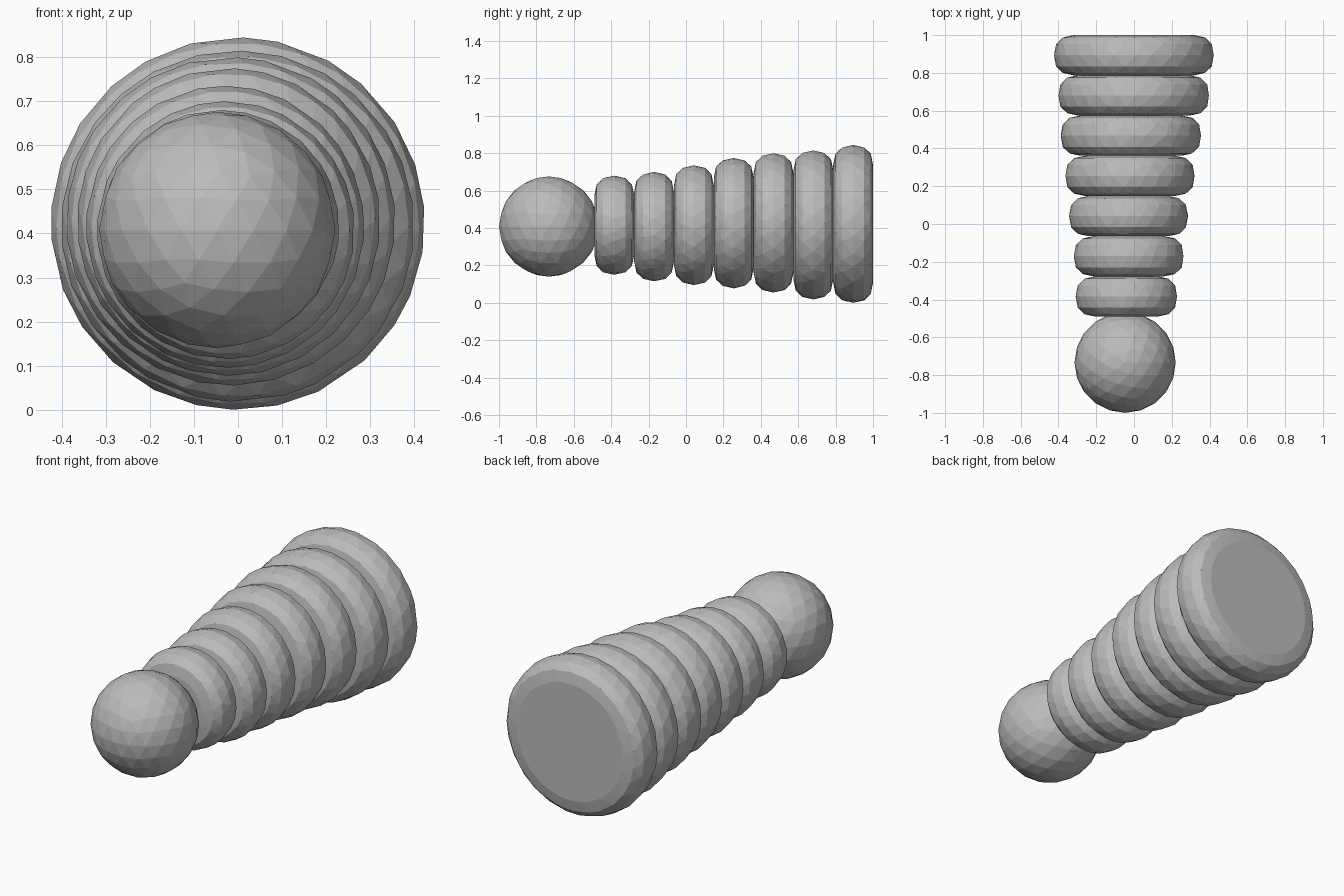
import bpy, bmesh, math, random
from mathutils import Vector

if "Cube" in bpy.data.objects:
    bpy.data.objects.remove(bpy.data.objects["Cube"])

random.seed(4)

grey = bpy.data.materials.new("plain grey")
grey.diffuse_color = (0.5, 0.5, 0.5, 1)
grey.use_nodes = True
grey.node_tree.nodes["Principled BSDF"].inputs["Base Color"].default_value = grey.diffuse_color


def finish(bm, name):
    bmesh.ops.recalc_face_normals(bm, faces=bm.faces)
    mesh = bpy.data.meshes.new(name)
    bm.to_mesh(mesh)
    bm.free()
    mesh.materials.append(grey)
    obj = bpy.data.objects.new(name, mesh)
    bpy.context.collection.objects.link(obj)
    return obj


def ring(name, y0, y1, x0, x1, z0, z1, segments=26):
    """Fat disc with a rounded rim, lying along y, with staggered facets."""
    bm = bmesh.new()
    cx, cz = (x0 + x1) / 2, (z0 + z1) / 2
    rx, rz = (x1 - x0) / 2, (z1 - z0) / 2
    cy, half = (y0 + y1) / 2, (y1 - y0) / 2
    depth, rows, n = 0.105, 7, segments
    loops = []
    for i in range(rows):
        t = math.pi * i / (rows - 1)
        c, s = math.cos(t), max(math.sin(t), 0)
        axial = -math.copysign(abs(c) ** 0.85, c) * half
        inset = depth * (1 - s ** 0.85)
        loop = []
        for k in range(n):
            wobble = random.uniform(-0.18, 0.18)
            a = 2 * math.pi * (k + 0.5 * (i % 2) + wobble) / n
            loop.append(bm.verts.new((cx + (rx - inset) * math.cos(a), cy + axial,
                                      cz + (rz - inset) * math.sin(a))))
        loops.append(loop)
    # triangulated bands between the rows
    for i in range(rows - 1):
        a, b = loops[i], loops[i + 1]
        for k in range(n):
            j = (k + 1) % n
            if i % 2 == 0:
                bm.faces.new((a[k], a[j], b[k]))
                bm.faces.new((a[j], b[j], b[k]))
            else:
                bm.faces.new((a[k], a[j], b[j]))
                bm.faces.new((a[k], b[j], b[k]))
    # flat ends
    bm.faces.new(loops[0])
    bm.faces.new(loops[-1])
    return finish(bm, name)


# Rings, smallest at the front: x min, x max, z min, z max
sizes = [
    (-0.31, 0.23, 0.15, 0.68),
    (-0.32, 0.265, 0.115, 0.70),
    (-0.345, 0.287, 0.095, 0.735),
    (-0.365, 0.323, 0.077, 0.775),
    (-0.39, 0.357, 0.055, 0.80),
    (-0.402, 0.40, 0.018, 0.815),
    (-0.425, 0.424, 0.0, 0.845),
]
step = 1.49 / len(sizes)
for i, size in enumerate(sizes):
    y0 = -0.49 + i * step
    y1 = y0 + step
    ring(f"stacking_ring_{i + 1}", y0, y1, *size)

# Ball at the front tip
bm = bmesh.new()
bmesh.ops.create_icosphere(bm, subdivisions=3, radius=0.268)
for v in bm.verts:
    v.co = Vector((v.co.x - 0.047, v.co.y * 0.995 - 0.733, v.co.z + 0.408))
finish(bm, "ball")

# Short peg joining the ball to the first ring
bm = bmesh.new()
bmesh.ops.create_cone(bm, cap_ends=True, segments=16, radius1=0.1, radius2=0.1, depth=0.2)
for v in bm.verts:
    v.co = Vector((v.co.x - 0.045, v.co.z - 0.5, v.co.y + 0.41))
finish(bm, "peg")
